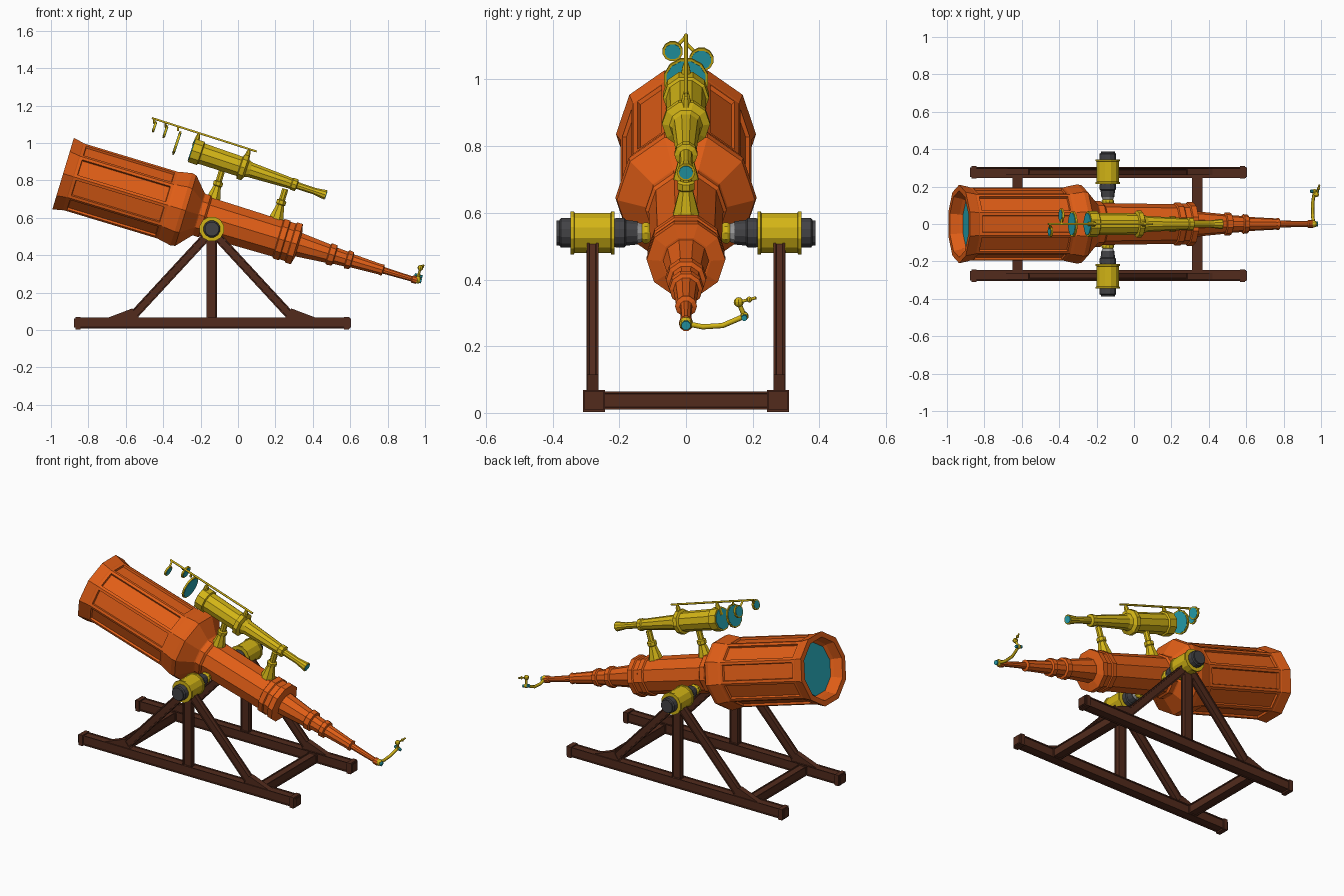
import bpy, bmesh
from math import pi, cos, sin, radians
from mathutils import Vector, Matrix

if "Cube" in bpy.data.objects:
    bpy.data.objects.remove(bpy.data.objects["Cube"])


def material(name, rgb):
    m = bpy.data.materials.new(name)
    m.diffuse_color = (*rgb, 1)
    m.use_nodes = True
    m.node_tree.nodes["Principled BSDF"].inputs["Base Color"].default_value = m.diffuse_color
    return m


ORANGE = material("orange_paint", (0.74, 0.11, 0.008))
BRASS = material("brass", (0.65, 0.46, 0.008))
WOOD = material("dark_wood", (0.085, 0.024, 0.012))
GLASS = material("teal_glass", (0.02, 0.38, 0.46))
IRON = material("iron", (0.055, 0.055, 0.06))
STEEL = material("steel", (0.3, 0.3, 0.3))


def frame(origin, d):
    # local z runs along d, local x points as far up as possible
    d = Vector(d).normalized()
    ref = Vector((0, 0, 1)) if abs(d.z) < 0.99 else Vector((1, 0, 0))
    u = (ref - d * ref.dot(d)).normalized()
    rot = Matrix((u, d.cross(u), d)).transposed().to_4x4()
    return Matrix.Translation(Vector(origin)) @ rot


def finish(name, bm, mat):
    bmesh.ops.recalc_face_normals(bm, faces=bm.faces[:])
    me = bpy.data.meshes.new(name)
    bm.to_mesh(me)
    bm.free()
    me.materials.append(mat)
    ob = bpy.data.objects.new(name, me)
    bpy.context.collection.objects.link(ob)
    return ob


def lathe(name, prof, origin, d, mat, n=10, panel_min=None):
    bm = bmesh.new()
    rings = []
    for s, r in prof:
        rings.append([bm.verts.new((r * cos((i + .5) * 2 * pi / n), r * sin((i + .5) * 2 * pi / n), s))
                      for i in range(n)])
    long_faces = []
    for k, (a, b) in enumerate(zip(rings, rings[1:])):
        for i in range(n):
            j = (i + 1) % n
            f = bm.faces.new((a[i], a[j], b[j], b[i]))
            if panel_min and prof[k + 1][0] - prof[k][0] > panel_min:
                long_faces.append(f)
    bm.faces.new(rings[0])
    bm.faces.new(rings[-1])
    bmesh.ops.recalc_face_normals(bm, faces=bm.faces[:])
    if long_faces:
        bmesh.ops.inset_individual(bm, faces=long_faces, thickness=.022, depth=0)
        bmesh.ops.inset_individual(bm, faces=long_faces, thickness=.004, depth=-.012)
    bm.transform(frame(origin, d))
    return finish(name, bm, mat)


def beam(name, p, q, a, b, groove=True):
    p, q = Vector(p), Vector(q)
    bm = bmesh.new()
    bmesh.ops.create_cube(bm, size=1)
    bmesh.ops.scale(bm, vec=(a, b, (q - p).length), verts=bm.verts[:])
    if groove:
        sides = [f for f in bm.faces if abs(f.normal.z) < .5]
        bmesh.ops.inset_individual(bm, faces=sides, thickness=.009, depth=0)
        bmesh.ops.inset_individual(bm, faces=sides, thickness=.002, depth=-.004)
    bm.transform(frame((p + q) / 2, q - p))
    return finish(name, bm, WOOD)


def rod(name, pts, r, mat=BRASS):
    cu = bpy.data.curves.new(name, 'CURVE')
    cu.dimensions = '3D'
    cu.bevel_depth, cu.bevel_resolution, cu.use_fill_caps = r, 1, True
    sp = cu.splines.new('POLY')
    sp.points.add(len(pts) - 1)
    for pt, co in zip(sp.points, pts):
        pt.co = (*co, 1)
    cu.materials.append(mat)
    ob = bpy.data.objects.new(name, cu)
    bpy.context.collection.objects.link(ob)


def ball(name, co, r, mat=BRASS):
    bm = bmesh.new()
    bmesh.ops.create_uvsphere(bm, u_segments=8, v_segments=6, radius=r)
    bm.transform(Matrix.Translation(co))
    finish(name, bm, mat)


# Main tube: hood with recessed panels, collar, barrel and draw tubes
ang = radians(16.8)
D = Vector((cos(ang), 0, -sin(ang)))
U = Vector((sin(ang), 0, cos(ang)))
O = Vector((-.935, 0, .836))
lathe("main_hood", [(.07, .15), (.05, .165), (0, .178), (0, .21), (.055, .198), (.06, .196), (.585, .196),
                    (.6, .2), (.66, .212), (.685, .207), (.755, .125), (.78, .11)], O, D, ORANGE, panel_min=.4)
lathe("main_lens", [(.064, .15), (.069, .15)], O, D, GLASS)
lathe("barrel", [(.72, .122), (.79, .122), (.8, .112), (1.2, .106), (1.205, .116), (1.235, .116), (1.24, .11),
                 (1.27, .11), (1.275, .118), (1.305, .118), (1.315, .075)], O, D, ORANGE)
lathe("draw_tubes", [(1.3, .07), (1.48, .053), (1.485, .062), (1.515, .06), (1.52, .047), (1.58, .043),
                     (1.585, .053), (1.61, .05), (1.615, .038), (1.77, .03), (1.785, .033), (1.79, .019),
                     (1.945, .015), (1.95, .021), (1.975, .021)], O, D, ORANGE)
lathe("eyepiece_glass", [(1.97, .015), (1.98, .015)], O, D, GLASS)

# Finder scope
fa = radians(18.4)
FD = Vector((cos(fa), 0, -sin(fa)))
F0 = Vector((-.247, 0, .96))
lathe("finder_scope", [(0, .069), (.05, .069), (.055, .06), (.27, .057), (.275, .072), (.3, .072), (.31, .05),
                       (.33, .043), (.56, .031), (.565, .035), (.59, .035), (.595, .02), (.69, .019),
                       (.755, .028)], F0, FD, BRASS)
lathe("finder_lens", [(-.004, .06), (.004, .06)], F0, FD, GLASS)
lathe("finder_eye_glass", [(.75, .021), (.758, .021)], F0, FD, GLASS)

# Pedestals carrying the finder
for i, base in enumerate([(-.14, 0, .672), (.198, 0, .572)]):
    lathe(f"finder_pedestal_{i}", [(0, .044), (.025, .042), (.1, .022), (.105, .028), (.125, .028), (.13, .018),
                                   (.19, .018)], base, U, BRASS, 8)

# Accessory lens rail above the finder
R0, R1 = Vector((-.46, 0, 1.133)), Vector((.1, 0, .954))
rod("lens_rail", [R0, R1], .006)
for i, t in enumerate((.45, .93)):
    top = R0.lerp(R1, t)
    lathe(f"rail_support_{i}", [(0, .006), (.02, .013), (.075, .02)], top, -U, BRASS, 8)
for i, (c, r, t) in enumerate([((-.447, -.04, 1.085), .027, .02), ((-.388, .046, 1.06), .033, .13),
                               ((-.327, 0, 1.0), .064, .25)]):
    c = Vector(c)
    p = R0.lerp(R1, t)
    rod(f"lens_stem_{i}", [p, c + (p - c).normalized() * r], .006)
    lathe(f"lens_rim_{i}", [(-.005, r), (-.005, r + .004), (.005, r + .004), (.005, r)], c, FD, BRASS, 12)
    lathe(f"accessory_lens_{i}", [(-.007, r - .003), (.007, r - .003)], c, FD, GLASS, 12)

# Side trunnions and wooden stand, both sides
for side, y in (("front", -1), ("back", 1)):
    piv, out = (-.14, 0, .54), (0, y, 0)
    lathe(f"{side}_trunnion_neck", [(.07, .024), (.105, .026), (.115, .033), (.125, .033), (.14, .022), (.15, .022)],
          piv, out, BRASS, 10)
    lathe(f"{side}_trunnion_washer", [(.128, .027), (.15, .035)], piv, out, STEEL, 10)
    lathe(f"{side}_trunnion_axle", [(.145, .036), (.18, .04), (.185, .046), (.21, .046), (.22, .04), (.34, .04),
                                    (.345, .046), (.375, .046), (.38, .039), (.388, .039)], piv, out, IRON, 12)
    lathe(f"{side}_trunnion_drum", [(.214, .067), (.224, .067), (.226, .062), (.334, .062), (.336, .067),
                                    (.346, .067)], piv, out, BRASS, 12)
    Y = .28 * y
    beam(f"{side}_rail", (-.87, Y * .985, .037), (.6, Y * .985, .037), .058, .058)
    for k, x in enumerate((-.877, .588)):
        beam(f"{side}_rail_cap_{k}", (x, Y * .985, .037), (x + .016, Y * .985, .037), .05, .05, False)
        x2 = x + (.015 if k == 0 else -.014)
        beam(f"{side}_rail_band_{k}", (x2 - .006, Y * .985, .036), (x2 + .02, Y * .985, .036), .066, .066, False)
    beam(f"{side}_post", (-.14, Y, .06), (-.14, Y, .52), .055, .036)
    for k, m in enumerate((-1, 1)):
        beam(f"{side}_brace_{k}", (-.14 + m * .44, Y, .055), (-.14 + m * .01, Y, .52), .048, .034)
        # wedge shaped foot at the bottom of each brace
        bm = bmesh.new()
        tri = [(m * .56 - .14, .064), (m * .425 - .14, .115), (m * .39 - .14, .064)]
        f = bm.faces.new([bm.verts.new((x, Y - .017, z)) for x, z in tri])
        ext = bmesh.ops.extrude_face_region(bm, geom=[f])
        bmesh.ops.translate(bm, vec=(0, .034, 0),
                            verts=[v for v in ext["geom"] if isinstance(v, bmesh.types.BMVert)])
        finish(f"{side}_brace_foot_{k}", bm, WOOD)
for k, x in enumerate((-.622, .338)):
    beam(f"cross_beam_{k}", (x, -.25, .037), (x, .25, .037), .054, .054)

# Jointed eyepiece arm
E = [(.96, 0, .268), (.955, .05, .258), (.955, .11, .262), (.965, .175, .29), (.975, .158, .332), (.992, .21, .345)]
rod("eyepiece_arm_lower", E[:4], .009)
rod("eyepiece_arm_upper", E[3:5], .007)
rod("eyepiece_arm_tip", E[4:], .005)
for k, (p, r) in enumerate(((E[0], .02), (E[3], .013), (E[4], .015), ((.986, .19, .34), .009))):
    ball(f"arm_joint_{k}", p, r)
for k, (p, r) in enumerate(((E[0], .014), (E[3], .009))):
    lathe(f"arm_joint_glass_{k}", [(-.022, r), (.022, r)], p, D, GLASS, 8)
